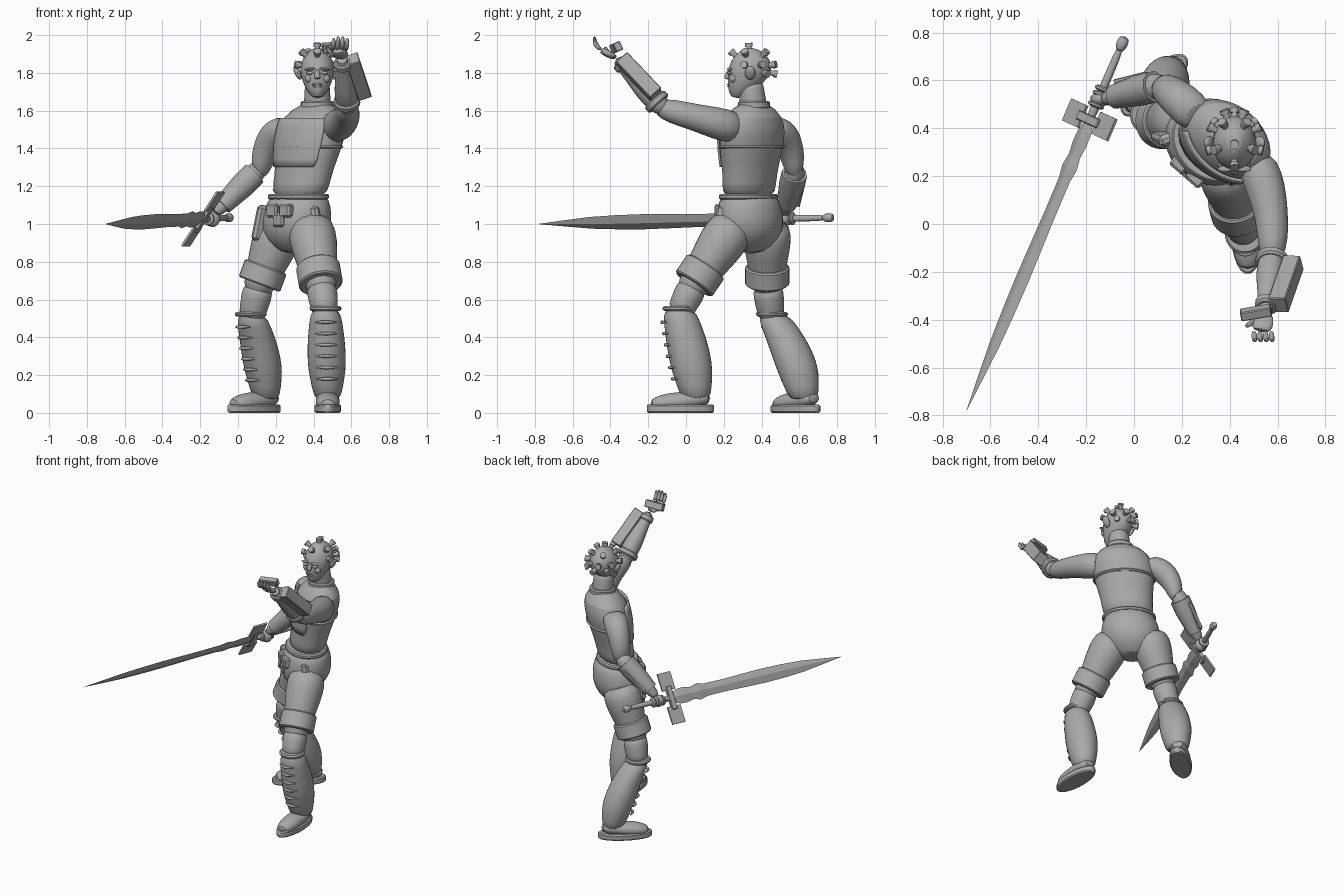
import bpy, bmesh, math
from mathutils import Vector, Matrix

if "Cube" in bpy.data.objects:
    bpy.data.objects.remove(bpy.data.objects["Cube"])

GREY = (.4, .4, .4, 1)
grey = bpy.data.materials.new("plain_grey")
grey.use_nodes = True
grey.diffuse_color = GREY
grey.node_tree.nodes["Principled BSDF"].inputs["Base Color"].default_value = GREY

X, Y, Z = Vector((1, 0, 0)), Vector((0, 1, 0)), Vector((0, 0, 1))
body_side = Vector((.75, -.65, 0))
body_front = Vector((-.65, -.75, 0))


def finish(name, bm, smooth=True, subdiv=0, bevel=0, thickness=0):
    bmesh.ops.recalc_face_normals(bm, faces=bm.faces)
    mesh = bpy.data.meshes.new(name)
    bm.to_mesh(mesh)
    bm.free()
    mesh.materials.append(grey)
    ob = bpy.data.objects.new(name, mesh)
    bpy.context.collection.objects.link(ob)
    if subdiv:
        mod = ob.modifiers.new("subdivision", "SUBSURF")
        mod.levels = mod.render_levels = subdiv
    if thickness:
        ob.modifiers.new("thickness", "SOLIDIFY").thickness = thickness
    if bevel:
        ob.modifiers.new("bevel", "BEVEL").width = bevel
    if smooth:
        bpy.ops.object.select_all(action="DESELECT")
        ob.select_set(True)
        bpy.context.view_layer.objects.active = ob
        bpy.ops.object.shade_smooth_by_angle(angle=math.radians(40))
    return ob


def loft(name, a, b, widths, flat=1, side=X, normal=None, bow=None, arc=math.pi,
         sides=16, subdiv=1, **look):
    """Evenly spaced ellipses from a to b; a partial arc stays open and faces front."""
    a, b = Vector(a), Vector(b)
    n = Vector(normal or b - a).normalized()
    u = (side - n * side.dot(n)).normalized()
    v = n.cross(u)
    closed = arc == math.pi
    steps = sides if closed else sides - 1
    angles = [-math.pi / 2 - arc + 2 * arc * i / steps for i in range(sides)]
    bm = bmesh.new()
    rows = []
    for k, w in enumerate(widths):
        t = k / (len(widths) - 1)
        c = a.lerp(b, t) + Vector(bow or (0, 0, 0)) * math.sin(math.pi * t)
        rows.append([bm.verts.new(c + u * w * math.cos(q) + v * w * flat * math.sin(q)) for q in angles])
    for low, high in zip(rows, rows[1:]):
        for i in range(steps):
            j = (i + 1) % sides
            bm.faces.new((low[i], low[j], high[j], high[i]))
    if closed:
        bm.faces.new(rows[0])
        bm.faces.new(rows[-1])
    return finish(name, bm, subdiv=subdiv, **look)


def band(name, a, b, radius, **shape):
    """Straight cuff with softened rims."""
    return loft(name, a, b, [radius, radius], sides=28, subdiv=0, bevel=.008, **shape)


def box(name, centre, size, along, side, bevel=.004):
    z = Vector(along).normalized()
    y = z.cross(Vector(side)).normalized()
    turn = Matrix((y.cross(z), y, z)).transposed().to_4x4()
    bm = bmesh.new()
    bmesh.ops.create_cube(bm, size=1, matrix=Matrix.Translation(centre) @ turn @ Matrix.Diagonal((*size, 1)))
    return finish(name, bm, smooth=False, bevel=bevel)


def ball(name, centre, size, tilt=0):
    place = Matrix.Translation(centre) @ Matrix.Rotation(tilt, 4, "Y") @ Matrix.Diagonal((*size, 1))
    bm = bmesh.new()
    bmesh.ops.create_uvsphere(bm, u_segments=14, v_segments=8, radius=1, matrix=place)
    return finish(name, bm)


# Torso, chest bib, hips and belt
waist, throat = Vector((.32, .33, 1.13)), Vector((.42, .36, 1.65))
trunk = [.17, .17, .18, .2, .21, .2, .085]
upright = dict(normal=Z, side=body_side)
loft("torso", waist, throat, trunk, flat=.72, **upright)
loft("chest_bib", waist.lerp(throat, .33), waist.lerp(throat, .83), [w + .01 for w in trunk[2:6]],
     flat=.72, arc=.9, thickness=.012, **upright)
loft("hips", (.325, .335, 1.17), (.295, .34, .84), [.165, .19, .205, .18, .08], flat=.85, **upright)
band("belt", waist, waist + Z * .03, .178, flat=.78, **upright)
band("chest_band", waist.lerp(throat, .52), waist.lerp(throat, .55), .209, flat=.73, **upright)
band("collar", throat - Z * .04, throat, .088, flat=.95)
loft("neck", throat - Z * .05, (.42, .34, 1.76), [.08, .07, .07, .065])
buckle = waist + body_front * .15 - Z * .06
for across, drop in ((-.045, 0), (.045, 0), (0, .05)):
    box("belt_pouch", buckle + body_side * across - Z * drop, (.075, .05, .07), Z, body_side, .01)
box("left_pocket", (.43, .22, 1), (.13, .05, .19), (-.2, .1, 1), (.3, .95, 0), .015)
box("right_pocket", (.15, .37, 1), (.13, .05, .19), (.2, -.1, 1), (.85, .3, 0), .015)

# Head and face
loft("head", (.42, .27, 1.665), (.42, .34, 1.935), [.025, .06, .08, .093, .092, .073, .025],
     flat=1.25, normal=Z, bow=Y * .03)
face = Vector((.42, .23, 1.8))
loft("nose", face + Z * .02, face - Y * .015 - Z * .035, [.009, .014, .02])
for drop in (.06, .07):
    ball("lip", face - Z * drop, (.028, .012, .007))
for s in (-1, 1):
    ball("eye", face + X * s * .038, (.02, .012, .009))
    ball("brow", face + X * s * .04 + Z * .02, (.03, .013, .007), s * .12)
    ball("cheek", face + X * s * .045 + Y * .02 - Z * .03, (.022, .02, .022))
    ball("ear", face + X * s * .105 + Y * .11, (.016, .028, .04), s * .45)

# Studs in rings around the skull: angles from the front, with a height angle
stud_rings = [(range(0, 360, 72), .75), (range(75, 300, 42), .15), ([0], 1.5), ([130, 180, 230], -.25)]
skull = Vector((.42, .342, 1.825))
for turns, rise in stud_rings:
    for turn in turns:
        q = math.radians(turn)
        d = Vector((math.sin(q) * math.cos(rise), -math.cos(q) * math.cos(rise), math.sin(rise)))
        root = skull + Vector((d.x * .09, d.y * .112, d.z * .1))
        loft("stud_stem", root - d * .01, root + d * .02, [.014, .014], side=body_side, sides=10, subdiv=0)
        loft("stud_cap", root + d * .014, root + d * .034, [.02, .02], side=body_side, sides=10, subdiv=0)

# Raised left arm with its guards and open hand
elbow, wrist = Vector((.58, -.13, 1.62)), Vector((.55, -.37, 1.88))
reach = wrist - elbow
loft("left_upper_arm", (.5, .29, 1.5), elbow - Y * .03, [.08, .09, .08, .07, .066, .045], bow=X * .03)
loft("left_forearm", elbow - reach * .1, wrist, [.045, .06, .062, .05, .04, .033])
band("left_elbow_cuff", elbow + reach * .05, elbow + reach * .16, .07)
band("left_wrist_cuff", wrist - reach * .2, wrist - reach * .08, .048)
box("left_arm_guard", (.635, -.25, 1.78), (.075, .08, .27), (-.07, -.2, .21), (1, 0, .3))
box("left_hand_guard", wrist - X * .04 + Z * .055, (.13, .04, .05), (0, -.4, .9), (1, .2, 0))
palm = wrist + Vector((-.02, -.08, .04))
loft("left_palm", wrist, palm, [.03, .042, .046, .036], flat=.45)
for i in range(4):
    knuckle = palm + X * (i - 1.2) * .024
    loft("left_finger", knuckle, knuckle + Vector((.006, -.035, .08 - abs(i - 1.5) * .01)),
         [.012, .013, .012, .008], bow=-Y * .014, sides=8)
thumb = wrist - X * .04 - Y * .03
loft("left_thumb", thumb, thumb + Vector((-.045, -.03, .06)), [.014, .013, .009], sides=8)

# Lowered right arm with bracer and guard
elbow, wrist = Vector((.11, .58, 1.29)), Vector((-.13, .52, 1.05))
reach = wrist - elbow
loft("right_upper_arm", (.28, .44, 1.53), elbow - Z * .03, [.07, .085, .08, .072, .065, .045],
     bow=(-.03, .03, .04))
loft("right_forearm", elbow - reach * .1, wrist, [.045, .058, .06, .05, .04, .03])
loft("right_bracer", elbow + reach * .1, elbow + reach * .8, [.068, .068, .06, .052], sides=10, subdiv=0)
box("right_arm_guard", elbow + reach * .5 + Y * .04, (.06, .03, .19), reach, (0, 1, -.2))
loft("right_palm", wrist - reach * .05, wrist - Z * .06 - X * .03, [.03, .045, .045, .025], flat=.7)

# Sword, laid out from the tip along its own axis
tip, axis = Vector((-.7, -.78, 1)), Vector((.39, .92, .02)).normalized()
wide = axis.cross(Vector((.77, -.33, -.6))).normalized()
wide = wide if wide.z > 0 else -wide
hilt = tip + axis * 1.32
steel = dict(side=wide, flat=.28, sides=4, subdiv=0, smooth=False)
loft("sword_blade", tip, tip + axis * 1.05, [.001, .02, .038, .046, .049, .046, .042, .043], **steel)
loft("sword_blade_base", tip + axis * 1.05, hilt, [.043, .056, .043, .053, .05, .027], **steel)
loft("sword_grip", hilt, hilt + axis * .33, [.022, .018, .018, .017, .016], side=wide)
loft("sword_pommel", hilt + axis * .31, hilt + axis * .38, [.016, .028, .02], side=wide)
box("sword_guard_core", hilt, (.04, .03, .16), wide, axis)
for s in (-1, 1):
    box("sword_guard_plate", hilt + wide * s * .115, (.1, .012, .12), wide, axis, 0)
for i in range(4):
    grip = hilt + axis * (.055 + i * .024)
    loft("right_finger", grip, grip + axis * .025, [.025, .037, .037, .025], side=wide)

# Trouser legs, hems, boots and feet, one leg at a time
legs = {"left": dict(hip=(.38, .27, 1.02), knee=(.45, 0, .62), top=(.463, -.04, .56), ankle=(.475, .055, .06),
                     bow=Y * .01, foot=(.475, -.03, 0), ahead=-Y),
        "right": dict(hip=(.24, .43, 1.02), knee=(.09, .43, .62), top=(.067, .455, .53), ankle=(.15, .625, .06),
                      bow=(.015, .03, 0), foot=(.085, .58, 0), ahead=Vector((-.74, -.67, 0)))}
for side, leg in legs.items():
    hip, knee, top, ankle, foot = (Vector(leg[k]) for k in ("hip", "knee", "top", "ankle", "foot"))
    ahead, bow = leg["ahead"], Vector(leg["bow"])
    across = ahead.cross(Z)
    loft(side + "_thigh", hip, knee, [.11, .132, .122, .105, .09, .07])
    band(side + "_hem", hip.lerp(knee, .61), hip.lerp(knee, .85), .117)
    loft(side + "_knee", hip.lerp(knee, .85), top - Z * .04, [.08, .083, .075, .068])
    loft(side + "_boot_shaft", top, ankle, [.076, .09, .1, .104, .102, .085, .07], flat=1.1, normal=Z, bow=bow)
    band(side + "_boot_band", top - Z * .02, top + Z * .005, .084, normal=Z)
    for i in range(6):
        t = .16 + i * .12
        fold = top.lerp(ankle, t) + bow * math.sin(math.pi * t) + ahead * (.07 + .02 * math.sin(math.pi * t))
        loft(side + "_boot_fold", fold - across * .06, fold + across * .06, [.004, .009, .011, .009, .004],
             side=Z, bow=ahead * .03, sides=8)
    band(side + "_boot_sole", foot, foot + Z * .045, .18, flat=.39, side=ahead)
    loft(side + "_boot_foot", foot - ahead * .16 + Z * .08, foot + ahead * .16 + Z * .045,
         [.04, .06, .064, .066, .062, .035], flat=.75)
